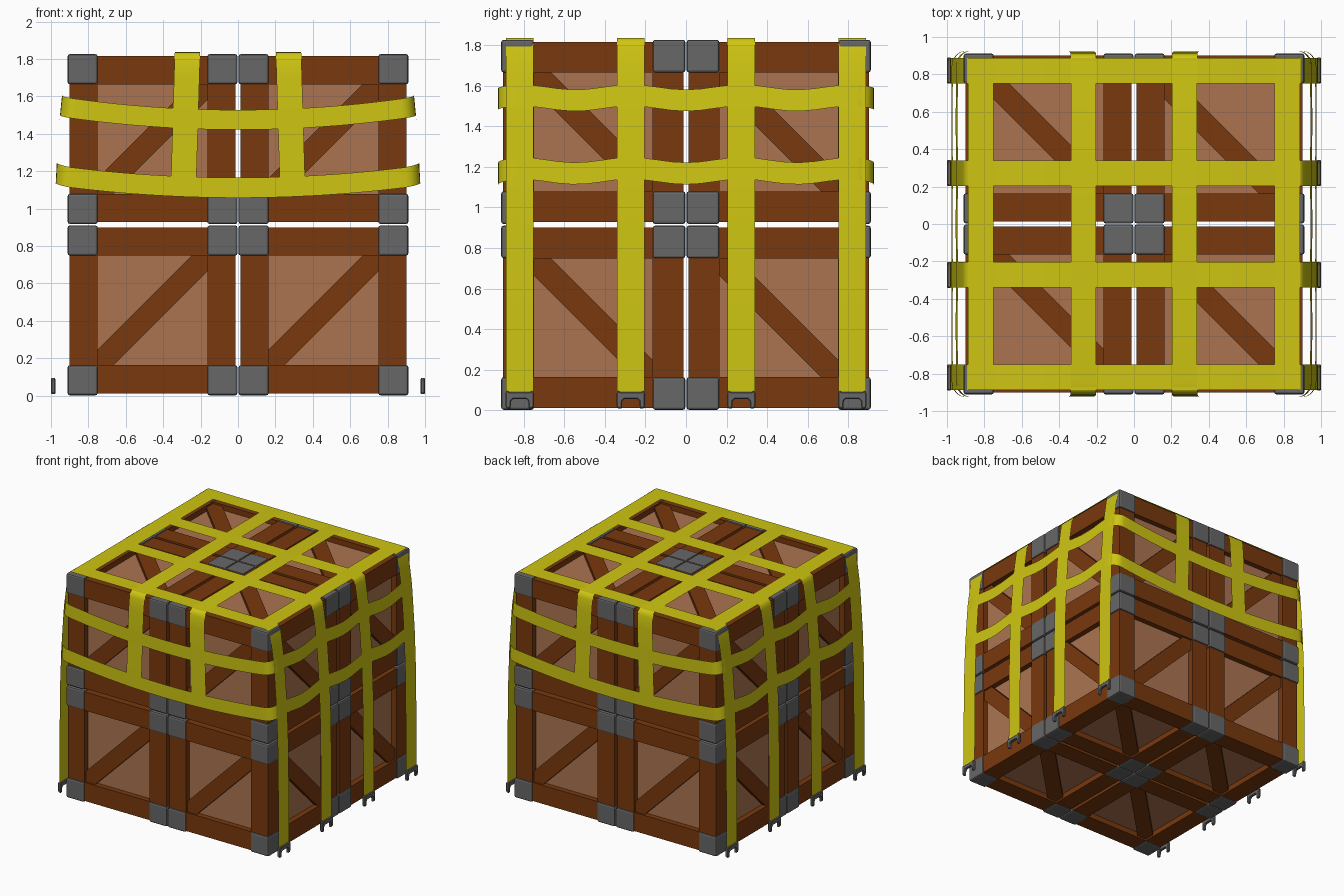
import bpy, bmesh
from math import cos, sin, pi
from mathutils import Matrix, Vector

if "Cube" in bpy.data.objects:
    bpy.data.objects.remove(bpy.data.objects["Cube"], do_unlink=True)


def material(name, rgb):
    m = bpy.data.materials.new(name)
    m.use_nodes = True
    m.diffuse_color = (*rgb, 1)
    bsdf = m.node_tree.nodes["Principled BSDF"]
    bsdf.inputs["Base Color"].default_value = (*rgb, 1)
    bsdf.inputs["Roughness"].default_value = 0.8
    return m


BROWN = material("dark_wood", (0.19, 0.04, 0.004))
TAN = material("light_wood", (0.41, 0.175, 0.082))
GREY = material("grey_metal", (0.135, 0.135, 0.135))
YELLOW = material("yellow_webbing", (0.62, 0.56, 0.006))


def finish(bm, name, mat, smooth=False):
    mesh = bpy.data.meshes.new(name)
    bm.normal_update()
    bm.to_mesh(mesh)
    bm.free()
    mesh.materials.append(mat)
    if smooth:
        mesh.shade_smooth()
    return mesh


def place(name, mesh, loc=(0, 0, 0)):
    ob = bpy.data.objects.new(name, mesh)
    ob.location = loc
    bpy.context.collection.objects.link(ob)
    return ob


def box(bm, center, size, basis=Matrix.Identity(4)):
    m = Matrix.Translation(center) @ basis @ Matrix.Diagonal((*size, 1))
    return bmesh.ops.create_cube(bm, size=1, matrix=m)["verts"]


# Crate parts, shared by all eight crates
OUT, FACE, INNER, PANEL = 0.454, 0.444, 0.293, 0.40
SIGNS = (-1, 1)

bm = bmesh.new()
bar, mid = FACE - INNER, (FACE + INNER) / 2
for axis in range(3):
    for a in SIGNS:
        for b in SIGNS:
            c, s = [a * mid, b * mid], [bar, bar]
            c.insert(axis, 0)
            s.insert(axis, 2 * INNER + 0.02)
            box(bm, c, s)
frame = finish(bm, "crate_frame", BROWN)

bm = bmesh.new()
box(bm, (0, 0, 0), (2 * PANEL,) * 3)
panels = finish(bm, "crate_panels", TAN)

# One diagonal brace per face: outward normal and brace direction
bm = bmesh.new()
BRACES = [((0, -1, 0), (1, 0, 1)), ((0, 1, 0), (-1, 0, 1)),
          ((1, 0, 0), (0, 1, -1)), ((-1, 0, 0), (0, 1, 1)),
          ((0, 0, 1), (1, -1, 0)), ((0, 0, -1), (1, 1, 0))]
for n, d in BRACES:
    n, d = Vector(n), Vector(d).normalized()
    basis = Matrix((d, n.cross(d), n)).transposed().to_4x4()
    box(bm, n * (PANEL + 0.01), (0.88, 0.12, 0.04), basis)
braces = finish(bm, "crate_braces", BROWN)

bm = bmesh.new()
mid = (OUT + INNER) / 2
for x in SIGNS:
    for y in SIGNS:
        for z in SIGNS:
            box(bm, (x * mid, y * mid, z * mid), (OUT - INNER,) * 3)
bmesh.ops.bevel(bm, geom=bm.edges[:], offset=0.012, segments=2,
                profile=0.5, affect='EDGES')
corners = finish(bm, "crate_corners", GREY)

for lv, z in (("lower", 0.456), ("upper", 1.372)):
    for fb, y in (("front", -0.457), ("back", 0.457)):
        for lr, x in (("right", -0.457), ("left", 0.457)):
            for mesh in (frame, panels, braces, corners):
                place(f"{lv}_{fb}_{lr}_{mesh.name}", mesh, (x, y, z))


# Net: flat ribbons of webbing
TOP = 1.836
SIDE = [(0.86, TOP), (0.885, 1.833), (0.902, 1.82), (0.912, 1.79),
        (0.925, 1.7), (0.945, 1.55), (0.957, 1.38), (0.97, 1.18),
        (0.98, 0.9), (0.985, 0.5), (0.987, 0.08)]
FRONT = [(0.86, TOP), (0.885, 1.833), (0.902, 1.82), (0.912, 1.79),
         (0.918, 1.7), (0.922, 1.5), (0.923, 1.1)]


def side_x(z):
    for (x0, z0), (x1, z1) in zip(SIDE, SIDE[1:]):
        if z >= z1:
            return x0 + (x1 - x0) * (z0 - z) / (z0 - z1)
    return SIDE[-1][0]


def ribbon(name, left, right, closed=False):
    bm = bmesh.new()
    rows = [(bm.verts.new(a), bm.verts.new(b)) for a, b in zip(left, right)]
    pairs = list(zip(rows, rows[1:]))
    if closed:
        pairs.append((rows[-1], rows[0]))
    for (a, b), (c, d) in pairs:
        bm.faces.new((a, b, d, c))
    place(name, finish(bm, name, YELLOW, True))


def over(profile):
    return [(-u, z) for u, z in reversed(profile)] + profile


W = 0.068
ROWS = (-0.82, -0.272, 0.272, 0.82)
for i, y in enumerate(ROWS):
    pts = over(SIDE)
    ribbon(f"cross_strap_{i + 1}", [(x, y + W, z) for x, z in pts],
           [(x, y - W, z) for x, z in pts])

for name, s in (("right", -1), ("left", 1)):
    # Long strap draping over front and back, spreading slightly downwards
    pts = [(s * (0.27 + 0.03 * (TOP - z)), y, z + 0.001) for y, z in over(FRONT)]
    ribbon(f"{name}_long_strap", [(x - W, y, z) for x, y, z in pts],
           [(x + W, y, z) for x, y, z in pts])
    # Edge strap lying along the top only
    ends = (-0.888, 0.888)
    ribbon(f"{name}_edge_strap", [(s * 0.82 - W, y, TOP + 0.001) for y in ends],
           [(s * 0.82 + W, y, TOP + 0.001) for y in ends])


# Sagging bands running round all four sides
def band(name, front_mid, rise, side_mid, half):
    R, N = 0.08, 24
    Y = 0.926
    quarter = [(1 - i / N, None) for i in range(N)]
    upper, lower = [], []

    def add(x, y, z, on_side):
        # x is a fraction of the drape width at that height
        for rim, dz in ((upper, half), (lower, -half)):
            rim.append((x * (side_x(z + dz) + 0.003), y, z + dz))

    def front_z(x):
        return front_mid + rise * (x / 0.95) ** 2

    def side_z(y):
        return side_mid - 0.013 * cos(2 * pi * y / 0.546)

    for s in SIGNS:                       # front with right turn, then back
        for i in range(N + 1):
            x = -s * (-1 + 2 * i / N) * (1 - R)
            x = -x if s == 1 else x
            x = (-1 + 2 * i / N) * (1 - R) * -s
            add(x, s * Y, front_z(x * 0.95), False)
        e = -s                            # side reached at the end of this run
        z0, z1 = front_z(0.95 * (1 - R)), side_z(Y - R)
        for i in range(1, 6):
            t = i / 6 * pi / 2
            add(e * (1 - R + R * sin(t)), s * (Y - R + R * cos(t)),
                z0 + (z1 - z0) * i / 6, True)
        for i in range(N + 1):
            y = s * (1 - 2 * i / N) * (Y - R)
            add(e, y, side_z(y), True)
        for i in range(1, 6):
            t = (1 - i / 6) * pi / 2
            add(e * (1 - R + R * sin(t)), -s * (Y - R + R * cos(t)),
                z1 + (z0 - z1) * i / 6, True)
    ribbon(name, upper, lower, closed=True)


band("upper_band", 1.475, 0.07, 1.54, 0.053)
band("lower_band", 1.112, 0.065, 1.18, 0.054)

# Metal hooks at the strap ends: an upside-down U
half_hook = [(0.07, 0.02), (0.062, 0.008), (0.045, 0.008), (0.042, 0.045),
             (0.032, 0.055)]
outline = half_hook + [(-y, z) for y, z in reversed(half_hook)]
outline += [(-0.07, 0.085), (-0.062, 0.095), (-0.05, 0.09),
            (0.05, 0.09), (0.062, 0.095), (0.07, 0.085)]
bm = bmesh.new()
face = bm.faces.new([bm.verts.new((-0.012, y, z)) for y, z in outline])
ext = bmesh.ops.extrude_face_region(bm, geom=[face])
bmesh.ops.translate(bm, vec=(0.024, 0, 0),
                    verts=[v for v in ext["geom"] if isinstance(v, bmesh.types.BMVert)])
bmesh.ops.recalc_face_normals(bm, faces=bm.faces[:])
rims = [e for e in bm.edges if abs(e.verts[0].co.x - e.verts[1].co.x) < 0.001]
bmesh.ops.bevel(bm, geom=rims, offset=0.005, segments=1, affect='EDGES')
hook = finish(bm, "hook", GREY)
for name, s in (("right", -1), ("left", 1)):
    for i, y in enumerate(ROWS):
        place(f"{name}_hook_{i + 1}", hook, (s * 0.988, y, 0))
